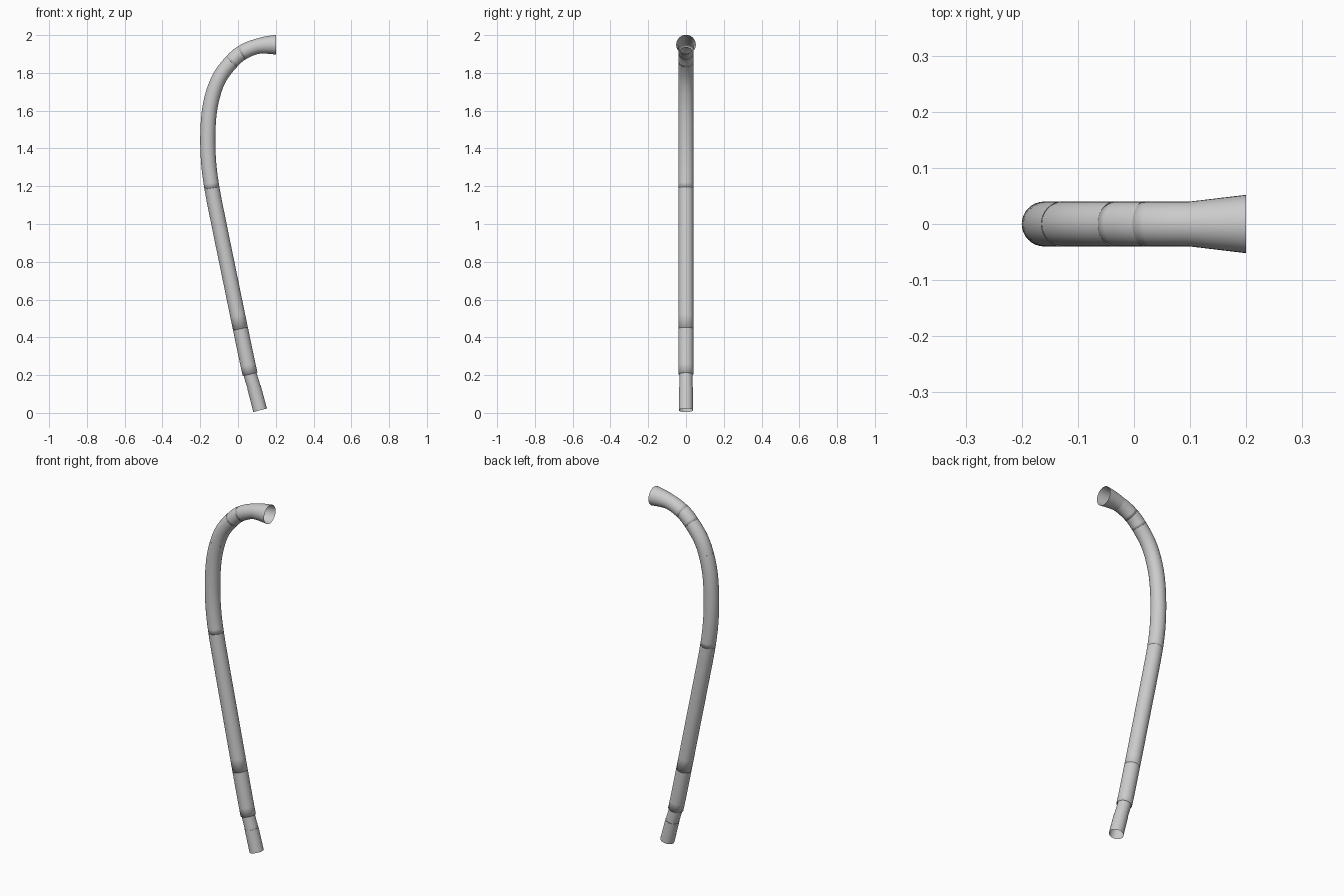
import bpy, bmesh, math
from mathutils import Vector
from mathutils.geometry import interpolate_bezier

if "Cube" in bpy.data.objects:
    bpy.data.objects.remove(bpy.data.objects["Cube"])

SIDES = 32

# Centreline of the bent pipe in the XZ plane, bottom to top
PATH = [Vector((x, 0, z)) for x, z in [
    (0.117, 0.014), (0.085, 0.135), (0.064, 0.206), (0.013, 0.445),
    (-0.060, 0.80), (-0.101, 1.0), (-0.138, 1.19), (-0.155, 1.32),
    (-0.160, 1.46), (-0.151, 1.60), (-0.127, 1.705), (-0.092, 1.785),
    (-0.035, 1.858), (0.018, 1.905), (0.100, 1.940), (0.200, 1.949)]]
LAST = len(PATH) - 1


def tangent(i):
    if i == LAST:
        return Vector((1, 0, 0))
    a, b = PATH[max(i - 1, 0)], PATH[i + 1]
    return (b - a).normalized()


def section(name, i0, i1, r0, r1, lip=True):
    """Open round tube along path points i0..i1, with a small inward lip at its start."""
    pts = []
    for i in range(i0, i1):
        a, b = PATH[i], PATH[i + 1]
        d = (b - a).length / 3
        n = 6 if i > 0 else 4
        seg = interpolate_bezier(a, a + tangent(i) * d, b - tangent(i + 1) * d, b, n)
        pts += seg if not pts else seg[1:]
    n = len(pts)
    rings = []
    for k, p in enumerate(pts):
        if k == 0:
            t = tangent(i0)
        elif k == n - 1:
            t = tangent(i1)
        else:
            t = (pts[k + 1] - pts[k - 1]).normalized()
        rings.append((p, t, r0 + (r1 - r0) * k / (n - 1)))
    if lip:
        p, t, r = rings[0]
        rings.insert(0, (p - t * 0.001, t, r - 0.004))
    bm = bmesh.new()
    loops = []
    for p, t, r in rings:
        side = Vector((t.z, 0, -t.x))
        loops.append([bm.verts.new(p + side * (r * math.cos(a)) + Vector((0, r * math.sin(a), 0)))
                      for a in (2 * math.pi * s / SIDES for s in range(SIDES))])
    for lo, hi in zip(loops, loops[1:]):
        for s in range(SIDES):
            q = (s + 1) % SIDES
            bm.faces.new((lo[s], lo[q], hi[q], hi[s]))
    bmesh.ops.recalc_face_normals(bm, faces=bm.faces)
    # Keep the skin facing outward from the centreline
    f = bm.faces[-1]
    c = f.calc_center_median()
    if f.normal.dot(c - rings[-1][0]) < 0:
        bmesh.ops.reverse_faces(bm, faces=bm.faces)
    for f in bm.faces:
        f.smooth = True
    me = bpy.data.meshes.new(name)
    bm.to_mesh(me)
    bm.free()
    ob = bpy.data.objects.new(name, me)
    bpy.context.collection.objects.link(ob)


# Bottom socket and narrower neck
section("foot_socket", 0, 1, 0.0375, 0.0365, lip=False)
section("neck", 1, 2, 0.035, 0.035, lip=False)
# Jointed pipe sections
section("lower_pipe", 2, 3, 0.04, 0.04)
section("middle_pipe", 3, 6, 0.04, 0.04)
section("upper_pipe", 6, 10, 0.04, 0.04)
section("bend_lower", 10, 12, 0.0395, 0.04, lip=False)
section("bend_middle", 12, 13, 0.04, 0.04)
section("bend_upper", 13, 14, 0.04, 0.04)
# Flared open mouth
section("flared_mouth", 14, 15, 0.04, 0.052, lip=False)
